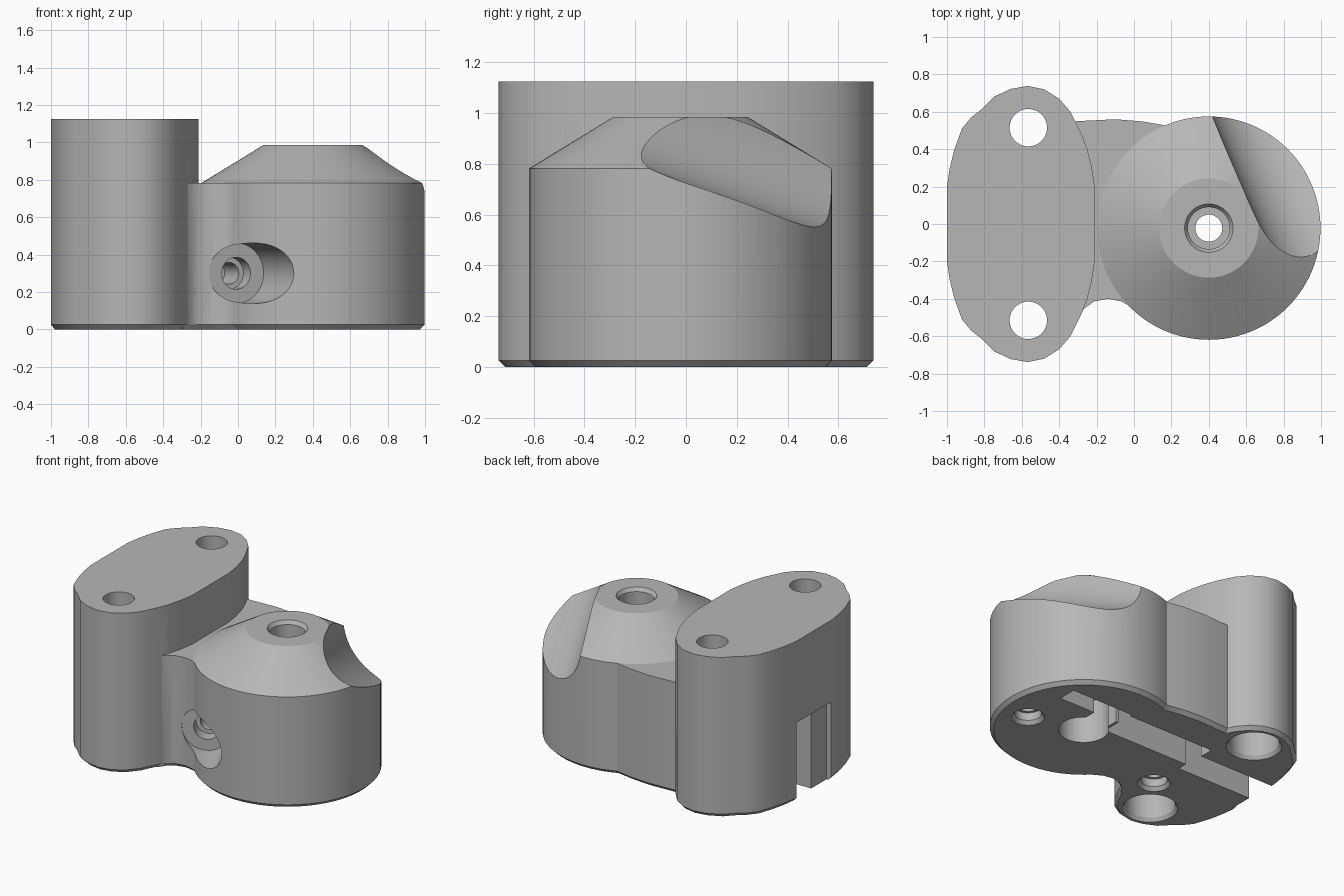
import bpy, bmesh, math
from mathutils import Vector

if "Cube" in bpy.data.objects:
    bpy.data.objects.remove(bpy.data.objects["Cube"])

grey = bpy.data.materials.new("plain_grey")
grey.use_nodes = True
COLOUR = (0.47, 0.47, 0.47, 1)
grey.diffuse_color = COLOUR
grey.node_tree.nodes["Principled BSDF"].inputs["Base Color"].default_value = COLOUR


def loft(name, rings):
    """Closed solid through equal-length rings of points."""
    bm = bmesh.new()
    rows = [[bm.verts.new(p) for p in ring] for ring in rings]
    n = len(rows[0])
    for a, b in zip(rows, rows[1:]):
        for i in range(n):
            j = (i + 1) % n
            bm.faces.new((a[i], a[j], b[j], b[i]))
    bm.faces.new(rows[0][::-1])
    bm.faces.new(rows[-1])
    bmesh.ops.recalc_face_normals(bm, faces=bm.faces)
    mesh = bpy.data.meshes.new(name)
    bm.to_mesh(mesh)
    bm.free()
    mesh.materials.append(grey)
    obj = bpy.data.objects.new(name, mesh)
    bpy.context.collection.objects.link(obj)
    return obj


def turned(name, centre, profile, axis=(0, 0, 1), sides=64):
    """Round solid; profile lists (radius, distance along axis)."""
    turn = Vector(axis).to_track_quat("Z", "Y")
    rings = []
    for r, h in profile:
        rings.append([Vector(centre) + turn @ Vector((r * math.cos(a), r * math.sin(a), h))
                      for a in (math.tau * i / sides for i in range(sides))])
    return loft(name, rings)


def slab(name, outline, height, chamfer=0.025):
    """Upright prism with a chamfered bottom edge."""
    cx = sum(p[0] for p in outline) / len(outline)
    inner = []
    for x, y in outline:
        d = Vector((x - cx, y))
        d -= d.normalized() * chamfer
        inner.append((cx + d.x, d.y, 0))
    return loft(name, [inner] + [[(x, y, z) for x, y in outline] for z in (chamfer, height)])


def box(name, x0, x1, y0, y1, top):
    ring = ((x0, y0), (x1, y0), (x1, y1), (x0, y1))
    return loft(name, [[(x, y, z) for x, y in ring] for z in (-0.1, top)])


def combine(target, tool, operation):
    mod = target.modifiers.new(operation, "BOOLEAN")
    mod.operation, mod.solver, mod.object = operation, "EXACT", tool
    bpy.context.view_layer.objects.active = target
    bpy.ops.object.modifier_apply(modifier=mod.name)
    bpy.data.objects.remove(tool)


# Tall clamp block with two rounded lobes
half = [(-.21, .2), (-.225, .3), (-.25, .4), (-.28, .48), (-.305, .53), (-.34, .6),
        (-.4, .67), (-.48, .72), (-.57, .738), (-.66, .722), (-.75, .68), (-.82, .61),
        (-.87, .57), (-.92, .51), (-.96, .4), (-.985, .3), (-1, .2)]
body = slab("bracket_body", half + [(x, -y) for x, y in reversed(half)], 1.125)

# Web joining the block to the round boss
web = [(-.5, -.5), (-.3, -.5), (-.265, -.45), (-.21, -.413), (-.14, -.4), (-.07, -.413),
       (0, -.45), (.3, -.45), (.3, .5), (.18, .525), (.05, .548), (-.1, .56),
       (-.3, .55), (-.5, .53)]
combine(body, slab("web", web, 0.782), "UNION")

# Round boss with a conical top
BOSS = (0.4, -0.022, 0)
combine(body, turned("boss", BOSS, [(.572, 0), (.597, .025), (.597, .782), (.265, .985)],
                     sides=96), "UNION")

# Slanting scoop across the cone
scoop_axis = Vector((-.376, .872, -.316))
cutters = [turned("scoop", (.76, .637, .855), [(.34, -1.5), (.34, 1.5)], scoop_axis, 96)]

# Stepped bore through the boss
cutters.append(turned("boss_bore", BOSS, [(.16, -.1), (.16, .3), (.072, .3001), (.072, .7),
                                          (.112, .7001), (.112, .96), (.14, 1.0)]))

# Mounting holes with wide counterbores underneath
for side in (-1, 1):
    cutters.append(turned("mount_hole", (-.565, side * .515, 0),
                          [(.19, -.02), (.16, .025), (.16, .6), (.1, .6001), (.1, 1.3)]))

# Small blind holes underneath
for x, y in ((.775, -.125), (-.38, -.255)):
    cutters.append(turned("blind_hole", (x, y, 0),
                          [(.12, -.02), (.085, .025), (.085, .08), (.065, .0801), (.065, .25)]))

# Channel and pockets underneath, open at the block's side
cutters += [box("block_channel", -1.1, -.38, -.01, .2, .55),
            box("side_recess", -1.1, -.965, -.18, .195, .552),
            box("web_channel", -.39, .29, .06, .3, .33),
            box("end_pocket", .28, .77, .19, .32, .28),
            box("key_slot", .31, .49, -.02, .25, .299)]

# Slanted side bore in the front
cutters.append(turned("side_bore", (.045, -.45, .3),
                      [(.162, -.4), (.162, .13), (.085, .1301), (.085, .22),
                       (.058, .2201), (.058, .4)], (-.42, .9, 0)))

for cutter in cutters:
    combine(body, cutter, "DIFFERENCE")

bpy.ops.object.select_all(action="DESELECT")
body.select_set(True)
bpy.context.view_layer.objects.active = body
bpy.ops.object.shade_smooth_by_angle(angle=math.radians(25))
